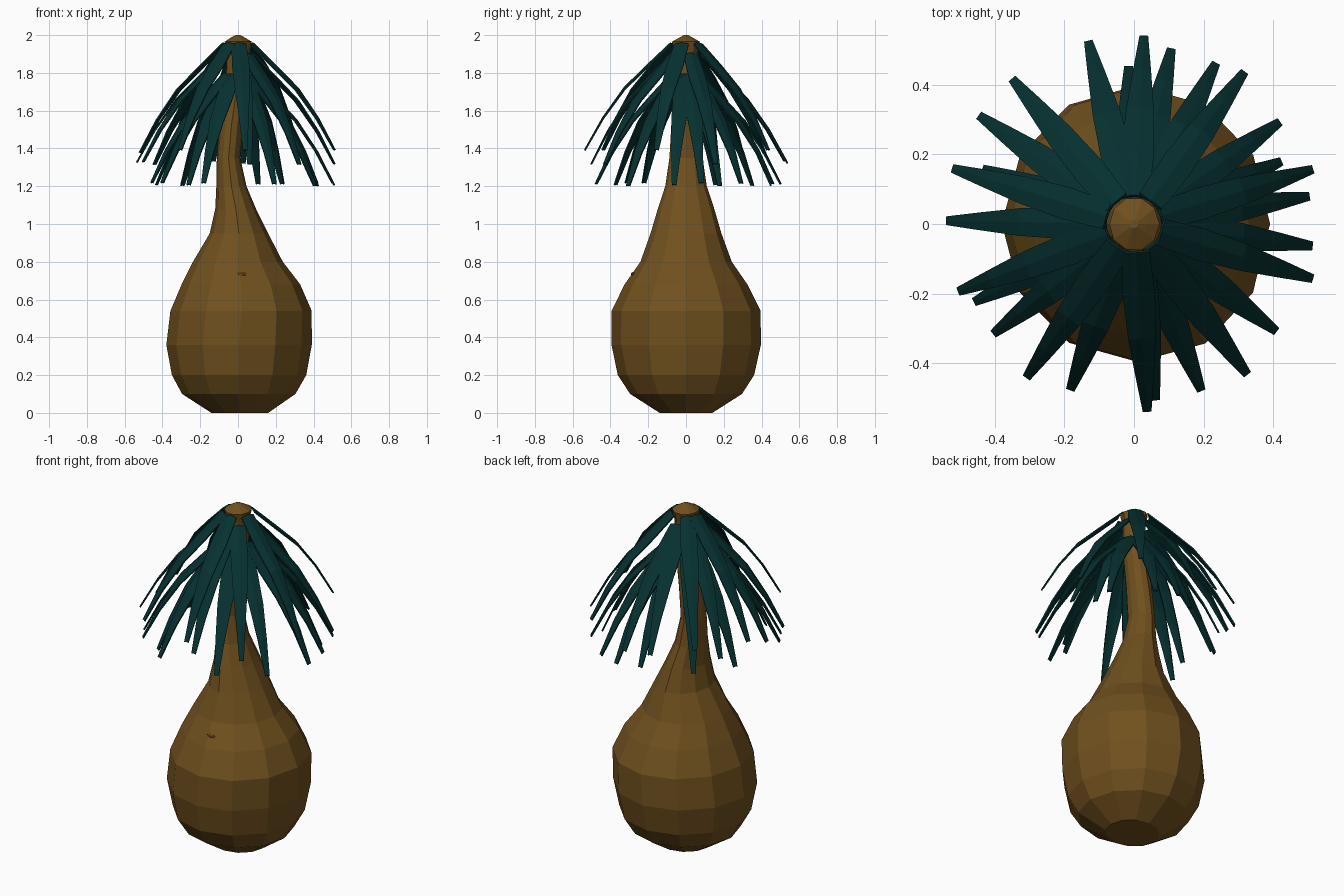
import bpy
import bmesh
import math
import random
from mathutils import Vector

random.seed(4)
cube = bpy.data.objects.get("Cube")
if cube:
    bpy.data.objects.remove(cube, do_unlink=True)


def make_material(name, colour):
    mat = bpy.data.materials.new(name)
    mat.use_nodes = True
    mat.diffuse_color = (*colour, 1)
    bsdf = next(n for n in mat.node_tree.nodes if n.type == 'BSDF_PRINCIPLED')
    bsdf.inputs["Base Color"].default_value = (*colour, 1)
    return mat


bark = make_material("bark brown", (0.162, 0.081, 0.013))
foliage = make_material("dark teal green", (0.002, 0.03, 0.03))


def make_object(name, bm, mat):
    bmesh.ops.recalc_face_normals(bm, faces=bm.faces)
    mesh = bpy.data.meshes.new(name)
    bm.to_mesh(mesh)
    bm.free()
    mesh.materials.append(mat)
    obj = bpy.data.objects.new(name, mesh)
    bpy.context.collection.objects.link(obj)
    return obj


def lofted_body(name, rings, sides, wobble):
    """Join elliptical rings (height, centre x, radius x, radius y)."""
    bm = bmesh.new()
    loops = []
    for z, cx, rx, ry in rings:
        loop = []
        for i in range(sides):
            a = math.tau * i / sides
            k = 1 + random.uniform(-wobble, wobble)
            loop.append(bm.verts.new((cx + rx * k * math.cos(a),
                                      ry * k * math.sin(a), z)))
        loops.append(loop)
    for low, high in zip(loops, loops[1:]):
        for i in range(sides):
            j = (i + 1) % sides
            bm.faces.new((low[i], low[j], high[j], high[i]))
    bm.faces.new(loops[0])
    bm.faces.new(loops[-1])
    return make_object(name, bm, bark)


# Swollen trunk with a leaning neck
lofted_body("trunk", [
    (0.0, 0.01, 0.15, 0.14),
    (0.1, 0.005, 0.3, 0.295),
    (0.2, 0.005, 0.355, 0.36),
    (0.36, 0.005, 0.384, 0.395),
    (0.54, 0.018, 0.374, 0.395),
    (0.68, 0.015, 0.315, 0.325),
    (0.8, 0.0, 0.238, 0.242),
    (0.95, 0.005, 0.155, 0.187),
    (1.08, -0.012, 0.108, 0.15),
    (1.2, -0.035, 0.08, 0.11),
    (1.35, -0.05, 0.062, 0.088),
    (1.52, -0.035, 0.062, 0.078),
    (1.7, -0.01, 0.06, 0.07),
    (1.85, 0.0, 0.06, 0.062),
    (1.95, 0.0, 0.062, 0.062),
], 12, 0.005)

# Blunt growing tip above the leaves
lofted_body("crown_tip", [
    (1.9, 0.0, 0.062, 0.062),
    (1.965, 0.0, 0.072, 0.077),
    (1.985, 0.0, 0.04, 0.04),
    (2.0, 0.0, 0.012, 0.012),
], 10, 0.02)

# Small scar on the front of the trunk
bm = bmesh.new()
bmesh.ops.create_icosphere(bm, subdivisions=1, radius=0.03)
bmesh.ops.scale(bm, verts=bm.verts, vec=(1, 0.4, 0.4))
bmesh.ops.translate(bm, verts=bm.verts, vec=(0.02, -0.28, 0.735))
make_object("trunk_scar", bm, bark)


def add_leaf(bm, degrees, root_z, reach, tip_z):
    """Add one drooping, tapering leaf blade with a shallow centre fold."""
    a = math.radians(degrees)
    outward = Vector((math.cos(a), math.sin(a), 0))
    side = Vector((-math.sin(a), math.cos(a), 0))
    rows = []
    # Share of the reach, share of the drop, half width
    for out, drop, half in ((0, 0, 0.039), (0.26, 0.2, 0.046),
                            (0.54, 0.42, 0.039), (0.79, 0.7, 0.025),
                            (1, 1, 0.012)):
        mid = outward * (0.08 + out * (reach - 0.08))
        mid.z = root_z - drop * (root_z - tip_z)
        fold = Vector((0, 0, half * 0.12))
        rows.append([bm.verts.new(p) for p in
                     (mid - side * half - fold, mid + fold,
                      mid + side * half - fold)])
    for top, low in zip(rows, rows[1:]):
        for i in range(2):
            bm.faces.new((top[i], low[i], low[i + 1], top[i + 1]))


# Whorls: name, root height, reach, tip height, leaf directions
whorls = [
    ("upper_leaves", 1.955, 0.538, 1.385, (54, 130, 163, 235, 274, 343)),
    ("middle_leaves", 1.9, 0.538, 1.325, (17, 87, 104, 145, 179, 201, 307)),
    ("lower_leaves", 1.79, 0.51, 1.21,
     (9, 35, 63, 78, 206, 218, 249, 292, 323, 353)),
    ("inner_leaves", 1.79, 0.455, 1.21, (23, 92, 130, 160, 235)),
    ("front_leaf", 1.9, 0.505, 1.325, (277,)),
]
for name, root_z, reach, tip_z, directions in whorls:
    bm = bmesh.new()
    for degrees in directions:
        add_leaf(bm, degrees, root_z, reach + random.uniform(-0.006, 0.006),
                 tip_z + random.uniform(-0.01, 0.01))
    leaves = make_object(name, bm, foliage)
    solid = leaves.modifiers.new("blade thickness", 'SOLIDIFY')
    solid.thickness = 0.008
    solid.offset = 0
